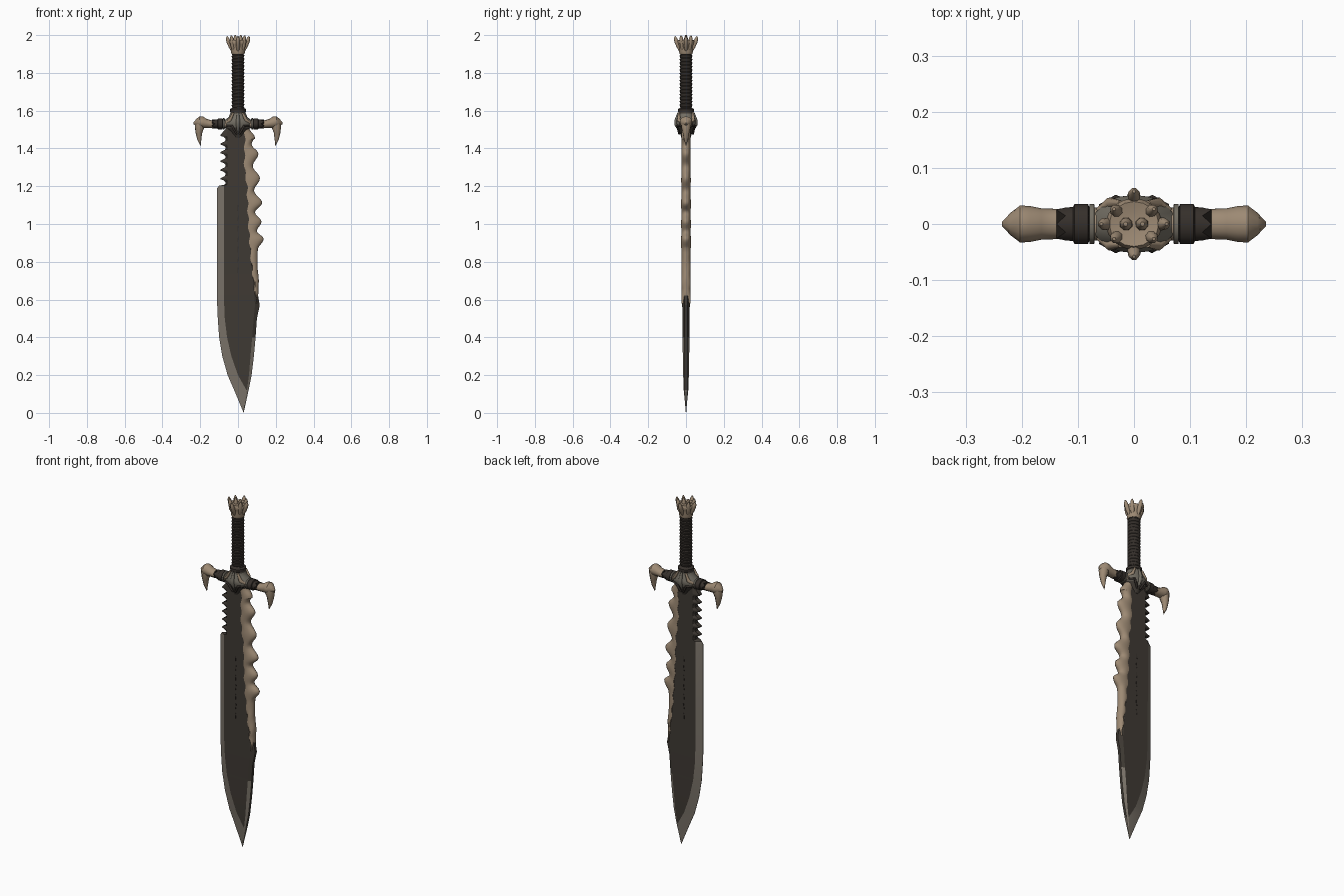
import bpy, bmesh, math
from mathutils import Vector

if "Cube" in bpy.data.objects:
    bpy.data.objects.remove(bpy.data.objects["Cube"])

def material(name, rgb):
    m = bpy.data.materials.new(name)
    m.diffuse_color = (*rgb, 1)
    m.use_nodes = True
    m.node_tree.nodes["Principled BSDF"].inputs["Base Color"].default_value = m.diffuse_color
    return m

BONE = material("bone", (0.34, 0.255, 0.175))
DARK = material("dark_steel", (0.050, 0.042, 0.034))
EDGE = material("ground_edge", (0.20, 0.175, 0.145))
WRAP = material("leather_wrap", (0.036, 0.029, 0.024))
GREY = material("collar_metal", (0.17, 0.155, 0.125))

def loft(name, rings, mats, rule=None, smooth=40):
    """Skin a stack of equal rings and cap both ends; rule(ring, side) picks the material."""
    bm = bmesh.new()
    vs = [[bm.verts.new(p) for p in r] for r in rings]
    n = len(rings[0])
    for i in range(len(vs) - 1):
        for j in range(n):
            k = (j + 1) % n
            f = bm.faces.new((vs[i][j], vs[i][k], vs[i + 1][k], vs[i + 1][j]))
            f.material_index = rule(i, j) if rule else 0
    bm.faces.new(vs[0][::-1])
    bm.faces.new(vs[-1])
    bmesh.ops.recalc_face_normals(bm, faces=bm.faces)
    me = bpy.data.meshes.new(name)
    bm.to_mesh(me)
    bm.free()
    ob = bpy.data.objects.new(name, me)
    bpy.context.collection.objects.link(ob)
    for m in mats:
        me.materials.append(m)
    if smooth:
        bpy.ops.object.select_all(action='DESELECT')
        ob.select_set(True)
        bpy.context.view_layer.objects.active = ob
        bpy.ops.object.shade_smooth_by_angle(angle=math.radians(smooth))
    return ob

def ring_z(z, rx, ry, n=16, cx=0, cy=0, tilt=0):
    a = [2 * math.pi * i / n for i in range(n)]
    return [(cx + rx * math.cos(t), cy + ry * math.sin(t), z + tilt * rx * math.cos(t)) for t in a]

def ring_x(x, cz, ry, rz, n=12, zigzag=0):
    return [(x + (zigzag if i % 2 else 0), ry * math.cos(2 * math.pi * i / n),
             cz + rz * math.sin(2 * math.pi * i / n)) for i in range(n)]

def horn(name, path, mat, n=8):
    """Tapered tube through (point, radius) pairs."""
    rings = []
    pts = [Vector(p) for p, r in path]
    for i, (p, r) in enumerate(path):
        d = (pts[min(i + 1, len(pts) - 1)] - pts[max(i - 1, 0)]).normalized()
        u = d.cross(Vector((0.31, 0.9, 0.2))).normalized()
        v = d.cross(u)
        rings.append([pts[i] + r * (u * math.cos(2 * math.pi * k / n) + v * math.sin(2 * math.pi * k / n))
                      for k in range(n)])
    return loft(name, rings, [mat], smooth=60)

# Blade: z, cutting edge, bevel line, back bevel line, back, half thickness, edge half thickness
rows = [(0, .03, .03, .03, .03, .001, .0005), (.06, .005, .037, .038, .043, .006, .001),
        (.12, -.02, .045, .047, .056, .012, .001), (.2, -.055, 0, .058, .072, .015, .001),
        (.3, -.083, -.035, .066, .084, .017, .001), (.4, -.1, -.058, .075, .093, .018, .001),
        (.5, -.107, -.07, .083, .1, .019, .001), (.57, -.11, -.073, .09, .115, .02, .001),
        (.63, -.11, -.075, .085, .105, .02, .001), (.8, -.11, -.075, .07, .09, .02, .001),
        (1.19, -.11, -.075, .055, .065, .021, .001), (1.203, -.10, -.075, .055, .065, .021, .002)]
edge_rows = len(rows) - 1
# Saw teeth above the cutting edge
for k in range(6):
    for dz, x in ((.004, -.068), (.017, -.066), (.027, -.078), (.031, -.092), (.038, -.092)):
        rows.append((1.205 + k * .046 + dz, x, -.058, .05, .06, .021, .012))
rows.append((1.51, -.06, -.055, .04, .05, .021, .012))

def blade_ring(z, xl, xli, xri, xr, t, e):
    e2 = min(.008, t * .6)
    half = [(xl, e), (xli, t), (xri, t), (xr, e2)]
    return [(x, -y, z) for x, y in half] + [(x, y, z) for x, y in reversed(half)]

def blade_rule(i, j):
    if i < 2:
        return 1
    if j in (0, 6, 7):
        return 1 if i < edge_rows else 0
    return 1 if j in (2, 4) and i < 5 else 0

loft("blade", [blade_ring(*r) for r in rows], [DARK, EDGE], blade_rule, smooth=12)

# Engraved marks down the middle of both faces
for s in (-1, 1):
    for k in range(7):
        z = .74 + k * .055
        loft("engraving", [[(x - .002, s * .0195, z + h), (x + .002, s * .0195, z + h),
                            (x + .002, s * .0222, z + h), (x - .002, s * .0222, z + h)]
                           for x, h in ((-.002, 0), (.002 * (k % 2), .03))], [WRAP], smooth=0)

# Bone spine with knuckles along the back of the blade
outer = [(.58, .1), (.64, .108), (.7, .11), (.78, .103), (.85, .104), (.91, .136), (.95, .1),
         (1.0, .124), (1.05, .09), (1.1, .128), (1.165, .085), (1.23, .116), (1.295, .078),
         (1.36, .108), (1.41, .072), (1.455, .09), (1.51, .06)]
inner = [(.58, .098), (.65, .088), (.8, .07), (1.0, .055), (1.2, .048), (1.3, .034), (1.51, .036)]

def sample(table, z, ease):
    for (z0, a), (z1, b) in zip(table, table[1:]):
        if z <= z1:
            t = (z - z0) / (z1 - z0)
            if ease:
                t = (1 - math.cos(math.pi * t)) / 2
            return a + (b - a) * t
    return table[-1][1]

spine = []
for k in range(94):
    z = .58 + .01 * k
    xo = sample(outer, z, True)
    xi = min(sample(inner, z, False) + .004 * math.sin(z * 75), xo - .002)
    t = .0225 + .05 * max(0, xo - .1) if z > .66 else .0215
    w = xo - xi
    half = [(xi, t - .001), (xi + .25 * w, t + .002), (xi + .6 * w, t * .92), (xi + .88 * w, t * .6), (xo, t * .2)]
    # knuckles lean upward toward their tips
    lean = .012 if .85 < z < 1.45 else 0
    ring = [(x, -y, z + lean * (x - xi) / w) for x, y in half]
    spine.append(ring + [(x, y, zz) for (x, y0, zz), (_, y) in zip(reversed(ring), reversed(half))])
loft("bone_spine", spine, [BONE], smooth=50)

# Crossguard arms, straps and drooping claws, mirrored left and right
for s in (-1, 1):
    arm = [(.04, 1.53, .03, .024), (.1, 1.53, .028, .022), (.14, 1.528, .027, .021), (.165, 1.532, .028, .024),
           (.185, 1.538, .032, .031), (.203, 1.54, .033, .03), (.22, 1.537, .02, .02), (.235, 1.533, .004, .005)]
    loft("guard_arm", [ring_x(s * x, z, ry, rz) for x, z, ry, rz in arm], [BONE])
    loft("guard_sleeve", [ring_x(s * .07, 1.53, .032, .025),
                          ring_x(s * .122, 1.53, .0295, .0235, zigzag=s * .016)], [WRAP])
    loft("guard_strap", [ring_x(s * x, 1.53, r, r - .007, n=16) for x, r in
                         ((.08, .03), (.082, .036), (.106, .036), (.109, .03))], [WRAP])
    loft("guard_rim", [ring_x(s * x, 1.53, r, r - .006, n=16) for x, r in
                       ((.07, .03), (.071, .036), (.079, .036), (.08, .03))], [GREY])
    horn("guard_claw", [((s * .2, 0, 1.545), .027), ((s * .203, 0, 1.515), .027), ((s * .207, 0, 1.485), .019),
                        ((s * .205, 0, 1.45), .012), ((s * .198, 0, 1.415), .001)], BONE)

# Collar joining blade, guard and grip
collar = [(1.455, .018, .024), (1.485, .042, .033), (1.51, .068, .045), (1.53, .078, .052),
          (1.548, .074, .052), (1.565, .05, .046), (1.585, .041, .041), (1.6, .038, .039)]
loft("collar", [ring_z(*c) for c in collar], [GREY, DARK], lambda i, j: 1 if i < 2 or i > 5 else 0)
loft("collar_band", [ring_z(z, r, r) for z, r in ((1.59, .036), (1.594, .042), (1.608, .042), (1.614, .034))], [WRAP])
for s in (-1, 1):
    # Raised boss and side ribs on each face
    horn("collar_boss", [((0, s * .036, 1.495), .006), ((0, s * .049, 1.525), .012),
                         ((0, s * .05, 1.55), .011), ((0, s * .04, 1.59), .005)], GREY)
    for q in (-1, 1):
        horn("collar_rib", [((q * .062, s * .022, 1.535), .008), ((q * .042, s * .038, 1.55), .01),
                            ((q * .024, s * .037, 1.59), .005)], BONE)
        horn("collar_thong", [((q * .06, s * .03, 1.518), .006), ((q * .032, s * .045, 1.52), .007),
                              ((q * .008, s * .036, 1.475), .005)], WRAP)

# Grip bound with slightly slanted leather turns
turns, grip = 17, []
for k in range(turns):
    z, h = 1.6 + k * .0185, .0185
    grip += [ring_z(z + f * h, r, r, tilt=.08) for f, r in ((0, .0295), (.2, .0325), (.75, .0335), (.95, .03))]
loft("grip", grip, [WRAP])

# Pommel crown
loft("pommel", [ring_z(z, rx, ry) for z, rx, ry in (
    (1.9, .033, .033), (1.91, .038, .037), (1.93, .036, .035), (1.95, .043, .041), (1.966, .05, .046),
    (1.975, .044, .04), (1.97, .02, .02))], [BONE], smooth=60)
for k in range(8):
    a = k * math.pi / 4
    r, top = (.056, 1.988) if k % 2 == 0 else (.048, 1.992)
    c, s = math.cos(a), math.sin(a) * (1 if k % 2 == 0 else .75)
    horn("pommel_claw", [((.03 * c, .03 * s, 1.912), .005), ((.04 * c, .04 * s, 1.94), .011),
                         ((r * .9 * c, r * .9 * s, 1.966), .012), ((r * c, r * s, top - .006), .009),
                         ((r * c * 1.04, r * s * 1.04, top + .006), .003)], BONE)
for s in (-1, 1):
    horn("crown_knob", [((s * .014, 0, 1.955), .013), ((s * .014, 0, 1.98), .011), ((s * .015, 0, 2.0), .004)], BONE)
